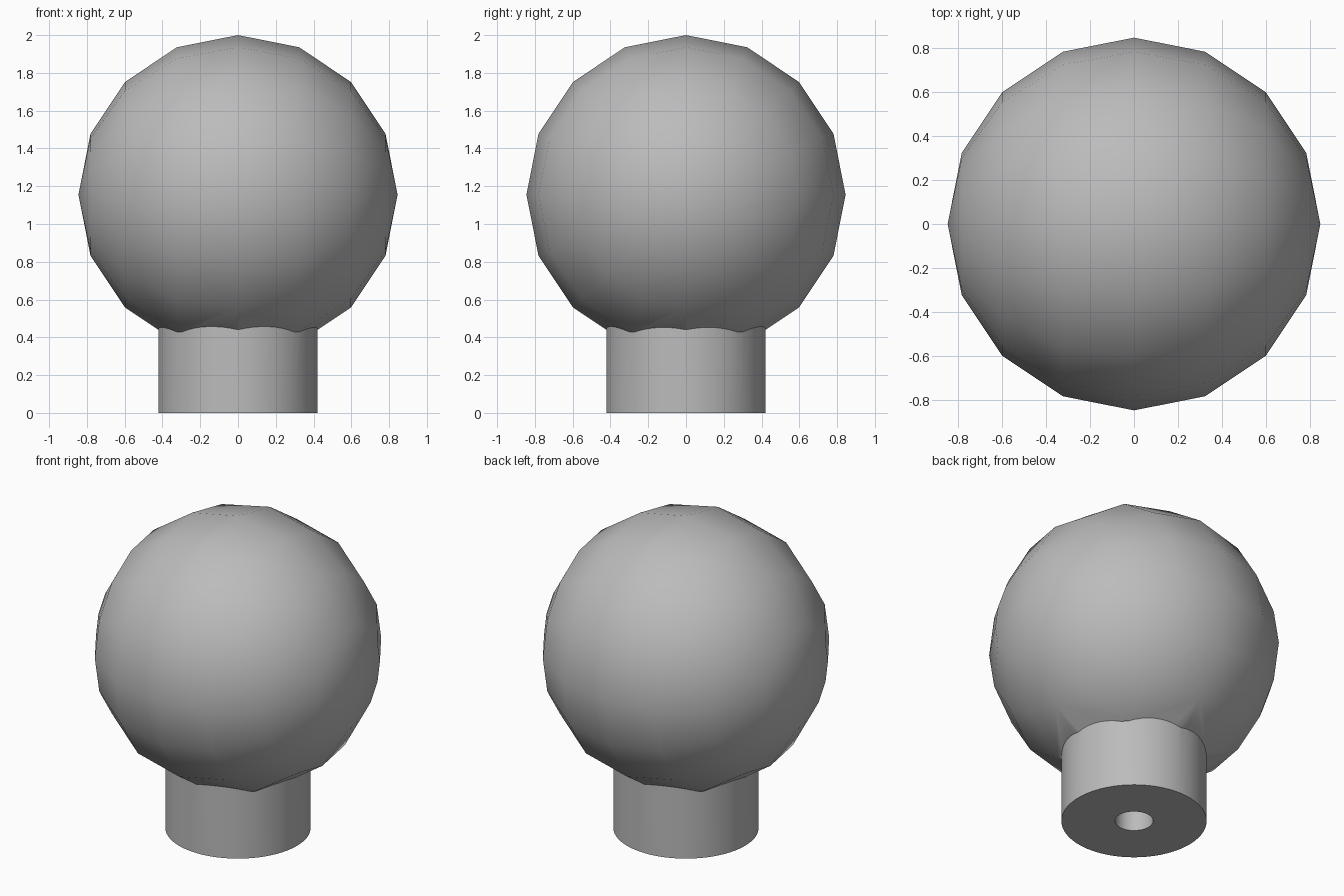
import bpy
import math

cube = bpy.data.objects.get("Cube")
if cube:
    bpy.data.objects.remove(cube, do_unlink=True)

RADIUS = 0.845
CENTRE = 2 - RADIUS

grey = bpy.data.materials.new("plain_grey")
grey.use_nodes = True
colour = (0.5, 0.5, 0.5, 1)
grey.diffuse_color = colour
grey.node_tree.nodes["Principled BSDF"].inputs["Base Color"].default_value = colour


def cylinder(name, radius, bottom, top, sides):
    bpy.ops.mesh.primitive_cylinder_add(
        vertices=sides, radius=radius, depth=top - bottom,
        location=(0, 0, (top + bottom) / 2))
    obj = bpy.context.object
    obj.name = name
    obj.data.materials.append(grey)
    return obj


def combine(target, other, operation):
    mod = target.modifiers.new(operation.lower(), "BOOLEAN")
    mod.object = other
    mod.operation = operation
    mod.solver = "EXACT"
    bpy.context.view_layer.objects.active = target
    bpy.ops.object.modifier_apply(modifier=mod.name)
    bpy.data.objects.remove(other, do_unlink=True)


# Faceted ball with its poles on the left and right
bpy.ops.mesh.primitive_uv_sphere_add(
    segments=16, ring_count=8, radius=RADIUS,
    location=(0, 0, CENTRE), rotation=(0, math.pi / 2, 0))
knob = bpy.context.object
knob.name = "ball_knob"
knob.data.materials.append(grey)
bpy.ops.object.transform_apply(location=True, rotation=True, scale=True)

# Round stem merged into the ball, then the blind bore from below
combine(knob, cylinder("stem", 0.422, 0, 0.8, 64), "UNION")
combine(knob, cylinder("bore", 0.111, -0.1, 0.8, 24), "DIFFERENCE")

# Smooth shading with crisp edges at the stem and bore
bpy.ops.object.select_all(action="DESELECT")
knob.select_set(True)
bpy.context.view_layer.objects.active = knob
bpy.ops.object.shade_smooth_by_angle(angle=math.radians(30))
